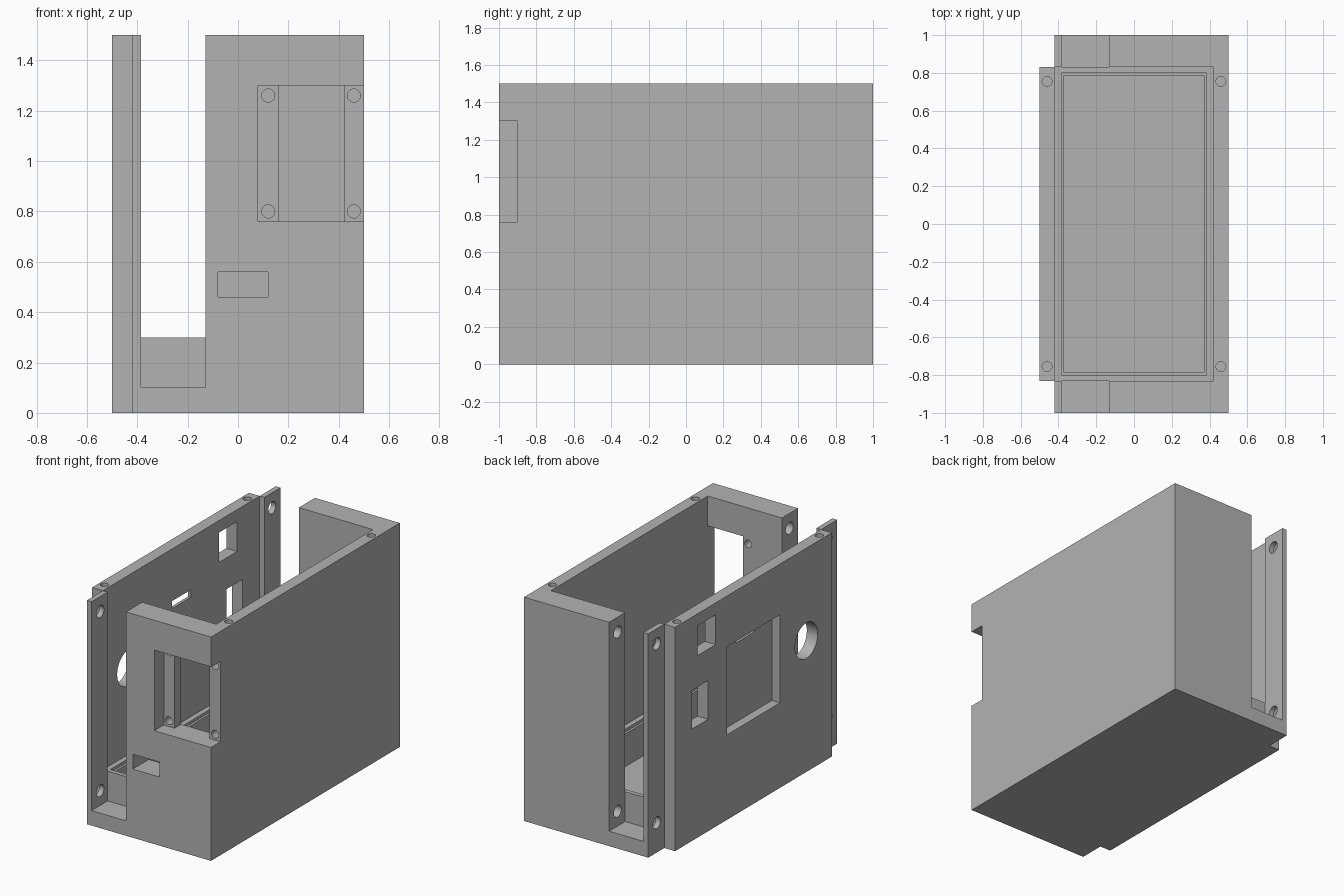
import bpy
from math import pi, radians
from mathutils import Matrix
import bmesh

if "Cube" in bpy.data.objects:
    bpy.data.objects.remove(bpy.data.objects["Cube"], do_unlink=True)

GREY = (0.45, 0.45, 0.45, 1.0)
mat = bpy.data.materials.new("plain_grey")
mat.use_nodes = True
mat.diffuse_color = GREY
mat.node_tree.nodes["Principled BSDF"].inputs["Base Color"].default_value = GREY


def add_object(name, bm):
    mesh = bpy.data.meshes.new(name)
    bm.to_mesh(mesh)
    bm.free()
    obj = bpy.data.objects.new(name, mesh)
    bpy.context.collection.objects.link(obj)
    return obj


def box(name, x, y, z):
    """Box from (low, high) ranges on each axis."""
    bm = bmesh.new()
    bmesh.ops.create_cube(bm, size=1)
    for v in bm.verts:
        v.co = [r[0] if c < 0 else r[1] for c, r in zip(v.co, (x, y, z))]
    return add_object(name, bm)


def hole(axis, centre, radius, length):
    """Round cutter along an axis, centred on a point."""
    turn = {"x": Matrix.Rotation(pi / 2, 4, "Y"),
            "y": Matrix.Rotation(pi / 2, 4, "X"),
            "z": Matrix.Identity(4)}[axis]
    bm = bmesh.new()
    bmesh.ops.create_cone(bm, cap_ends=True, segments=32, radius1=radius, radius2=radius,
                          depth=length, matrix=Matrix.Translation(centre) @ turn)
    return add_object("hole_cutter", bm)


def cut(obj, cutters):
    """Subtract the cutters, bake the result and drop the cutters."""
    for c in cutters:
        c.hide_render = True
        mod = obj.modifiers.new("cut", "BOOLEAN")
        mod.operation, mod.solver, mod.object = "DIFFERENCE", "EXACT", c
    graph = bpy.context.evaluated_depsgraph_get()
    mesh = bpy.data.meshes.new_from_object(obj.evaluated_get(graph))
    obj.modifiers.clear()
    obj.data = mesh
    for c in cutters:
        bpy.data.objects.remove(c, do_unlink=True)
    mesh.materials.clear()
    mesh.materials.append(mat)
    bpy.ops.object.select_all(action="DESELECT")
    obj.select_set(True)
    bpy.context.view_layer.objects.active = obj
    bpy.ops.object.shade_smooth_by_angle(angle=radians(30))


TOP = 1.5
OVER = TOP + 0.2
INNER = 0.83

# Main body: base, end walls, right wall and flange strips
body = box("enclosure_body", (-0.42, 0.5), (-1, 1), (0, TOP))
cutters = [
    box("cavity", (-0.6, 0.42), (-INNER, INNER), (0.3, OVER)),
    box("floor_ledge", (-0.385, 0.385), (-0.8, 0.8), (0.28, OVER)),
    box("floor_pocket", (-0.37, 0.37), (-0.785, 0.785), (0.06, OVER)),
    # Display recess and window in the front wall
    box("display_recess", (0.08, 0.7), (-1.2, -0.9), (0.76, 1.3)),
    box("display_window", (0.16, 0.42), (-1.1, -0.8), (0.76, 1.3)),
    box("front_slot", (-0.08, 0.12), (-1.1, -0.8), (0.46, 0.56)),
]
for side in (-1, 1):
    # Tall slot in each end wall, with flange screw holes
    ends = sorted((side * INNER, side * 1.2))
    cutters.append(box("end_slot", (-0.385, -0.13), ends, (0.1, OVER)))
    for z in (0.2, 1.4):
        cutters.append(hole("x", (-0.25, side * 0.91, z), 0.04, 0.5))
    # Lid screw hole in the right wall
    cutters.append(hole("z", (0.46, side * 0.755, TOP), 0.026, 0.3))
for x in (0.12, 0.46):
    for z in (0.8, 1.26):
        cutters.append(hole("y", (x, -0.9, z), 0.026, 0.3))
cut(body, cutters)

# Left side panel with its openings
panel = box("side_panel", (-0.5, -0.42), (-INNER, INNER), (0, TOP))
through = (-0.6, -0.3)
cutters = [
    box("upper_port", through, (0.40, 0.59), (1.22, 1.42)),
    box("lower_port", through, (0.48, 0.65), (0.75, 1.01)),
    box("screen_recess", (-0.6, -0.44), (-0.28, 0.28), (0.57, 1.16)),
    box("cable_slit", through, (-0.1, 0.1), (1.1, 1.15)),
    hole("x", (-0.46, -0.56, 0.88), 0.12, 0.3),
]
for side in (-1, 1):
    cutters.append(hole("z", (-0.46, side * 0.755, TOP), 0.026, 0.3))
cut(panel, cutters)
